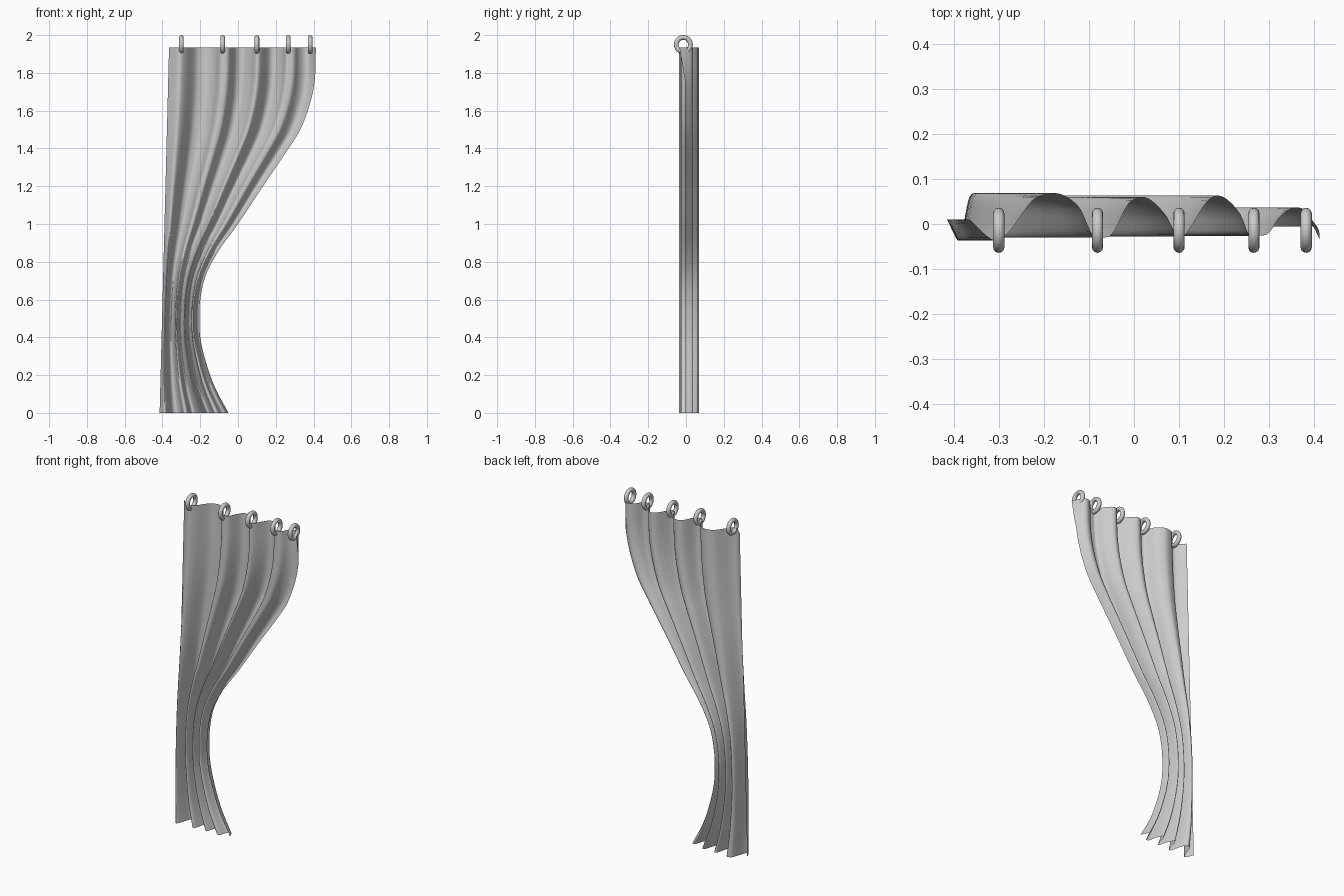
import bpy, bmesh, math

if "Cube" in bpy.data.objects:
    bpy.data.objects.remove(bpy.data.objects["Cube"])


def spline(pts, t):
    """Smooth interpolation of (t, value) points, no overshoot of note."""
    n = len(pts)
    i = 0
    while i < n - 2 and t > pts[i + 1][0]:
        i += 1

    def slope(k):
        a, b = pts[max(k - 1, 0)], pts[min(k + 1, n - 1)]
        return (b[1] - a[1]) / (b[0] - a[0])

    (t0, v0), (t1, v1) = pts[i], pts[i + 1]
    h = t1 - t0
    s = (t - t0) / h
    return ((2*s**3 - 3*s**2 + 1) * v0 + (s**3 - 2*s**2 + s) * h * slope(i)
            + (3*s**2 - 2*s**3) * v1 + (s**3 - s**2) * h * slope(i + 1))


TOP = 1.935
# Gathered edge of the curtain: (z, x)
edge = [(0, -.05), (.13, -.12), (.27, -.17), (.4, -.20), (.5, -.205), (.6, -.20),
        (.73, -.17), (.87, -.095), (1.0, 0), (1.2, .132), (1.4, .268), (1.5, .33),
        (1.65, .385), (1.78, .408), (TOP, .412)]
# Pleats across the width: (u, y)
folds = [(0, .01), (.07, -.036), (.11, -.02), (.18, .052), (.225, .067), (.265, .065),
         (.315, .035), (.35, -.022), (.38, -.03), (.41, -.02), (.45, .04), (.475, .057),
         (.51, .057), (.56, .02), (.59, -.022), (.61, -.027), (.63, -.01), (.665, .035),
         (.69, .058), (.725, .06), (.775, .02), (.795, -.02), (.82, -.026), (.855, -.02),
         (.885, .015), (.925, .036), (.96, .03), (1, -.005)]

# Curtain: one pleated sheet swept from the gathered hem to the rail
COLS, ROWS = 110, 44
bm = bmesh.new()
grid = []
for r in range(ROWS + 1):
    z = TOP * r / ROWS
    left = -.415 + .05 * z / TOP
    right = spline(edge, z)
    flare = max(0, (z - 1.76) / (TOP - 1.76))
    row = []
    for c in range(COLS + 1):
        u = c / COLS
        y = spline(folds, u) - .03 * flare * max(0, (u - .96) / .04)
        row.append(bm.verts.new((left + u * (right - left), y, z)))
    grid.append(row)
for r in range(ROWS):
    for c in range(COLS):
        bm.faces.new((grid[r][c], grid[r][c+1], grid[r+1][c+1], grid[r+1][c]))
for f in bm.faces:
    f.smooth = True
mesh = bpy.data.meshes.new("curtain")
bm.to_mesh(mesh)
bm.free()
bpy.context.collection.objects.link(bpy.data.objects.new("curtain", mesh))

# Hanging rings
for i, x in enumerate((-.30, -.081, .10, .266, .382)):
    bpy.ops.mesh.primitive_torus_add(major_radius=.0375, minor_radius=.0125,
                                     major_segments=32, minor_segments=12,
                                     location=(x, -.014, 1.95),
                                     rotation=(0, math.pi / 2, 0))
    ring = bpy.context.object
    ring.name = f"curtain_ring_{i + 1}"
    bpy.ops.object.shade_smooth()
